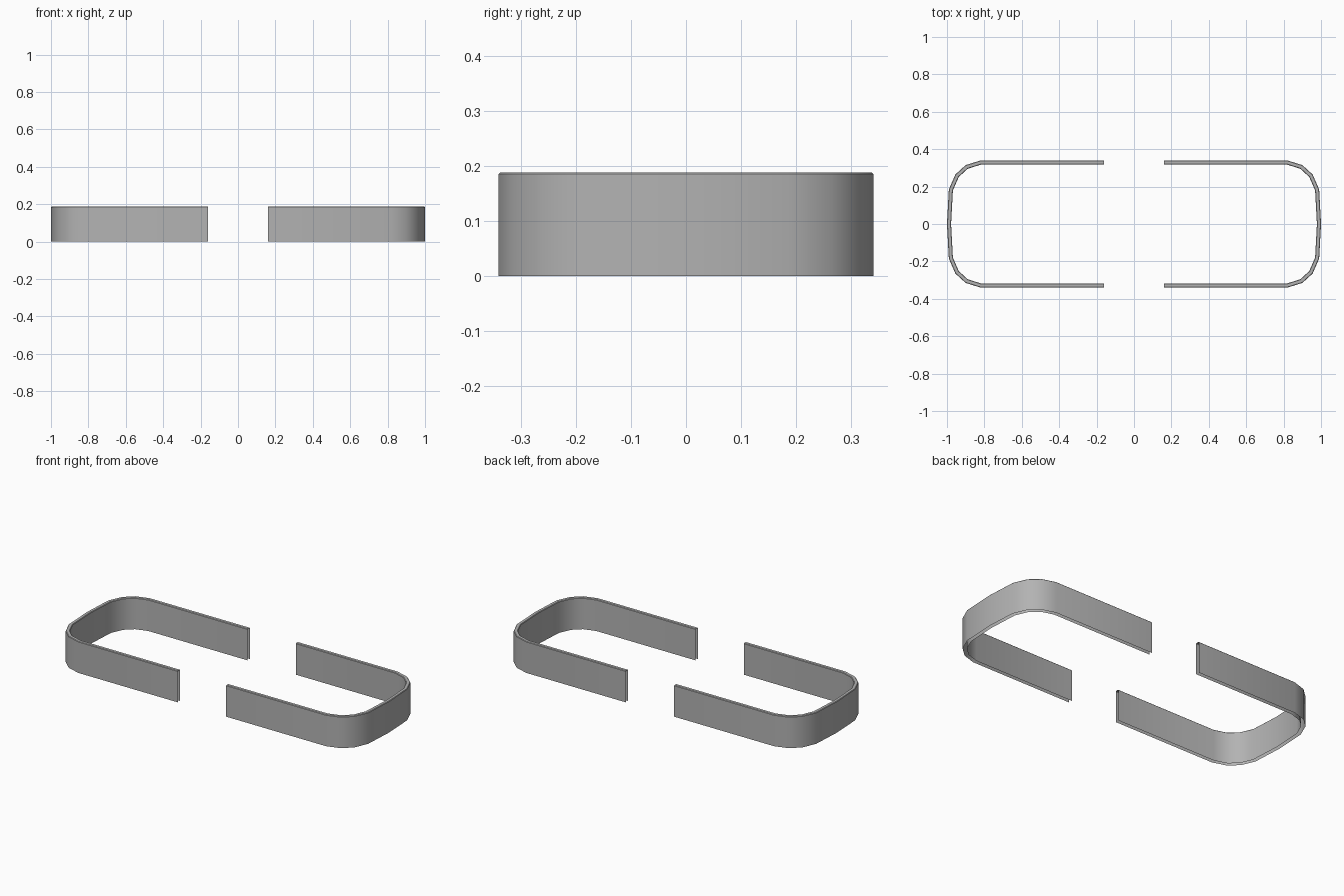
import bpy, bmesh
from mathutils import Vector

if "Cube" in bpy.data.objects:
    bpy.data.objects.remove(bpy.data.objects["Cube"])

HEIGHT, WALL, CHAMFER = 0.188, 0.022, 0.003

# Outer plan of one U-shaped half, from the rear gap round to the front gap
quarter = [(0.16, 0.34), (0.82, 0.34), (0.90, 0.315), (0.955, 0.265), (0.99, 0.185)]
path = quarter + [(1.0, 0.0)] + [(x, -y) for x, y in reversed(quarter)]
path = [Vector(p) for p in path]

# Dark grey finish
grey = bpy.data.materials.new("dark_grey")
grey.diffuse_color = (0.45, 0.45, 0.45, 1)
grey.use_nodes = True
grey.node_tree.nodes["Principled BSDF"].inputs["Base Color"].default_value = grey.diffuse_color


def inward(i):
    """Mitred inward direction at path point i, scaled for constant thickness."""
    dirs = []
    if i > 0:
        dirs.append((path[i] - path[i - 1]).normalized())
    if i < len(path) - 1:
        dirs.append((path[i + 1] - path[i]).normalized())
    normals = [Vector((d.y, -d.x)) for d in dirs]
    m = sum(normals, Vector((0, 0))).normalized()
    return m / m.dot(normals[0])


def make_band(name, side):
    # Double-skinned wall, open below and at the gap, chamfered on top: (depth, height)
    section = [(0, 0), (0, HEIGHT - CHAMFER), (CHAMFER, HEIGHT),
               (WALL - CHAMFER, HEIGHT), (WALL, HEIGHT - CHAMFER), (WALL, 0)]
    bm = bmesh.new()
    rings = []
    for i, p in enumerate(path):
        n = inward(i)
        rings.append([bm.verts.new((side * (p.x + n.x * d), p.y + n.y * d, z))
                      for d, z in section])
    for a, b in zip(rings, rings[1:]):
        for j in range(len(section) - 1):
            quad = (a[j], b[j], b[j + 1], a[j + 1])
            bm.faces.new(quad if side < 0 else quad[::-1])
    # Outer skin must face away from the centre
    bm.normal_update()
    bm.faces.ensure_lookup_table()
    if bm.faces[0].normal.y < 0:
        bmesh.ops.reverse_faces(bm, faces=bm.faces)
    mesh = bpy.data.meshes.new(name)
    bm.to_mesh(mesh)
    bm.free()
    mesh.materials.append(grey)
    obj = bpy.data.objects.new(name, mesh)
    bpy.context.collection.objects.link(obj)
    bpy.ops.object.select_all(action='DESELECT')
    obj.select_set(True)
    bpy.context.view_layer.objects.active = obj
    bpy.ops.object.shade_smooth_by_angle(angle=0.6)


make_band("right_wall_band", 1)
make_band("left_wall_band", -1)
